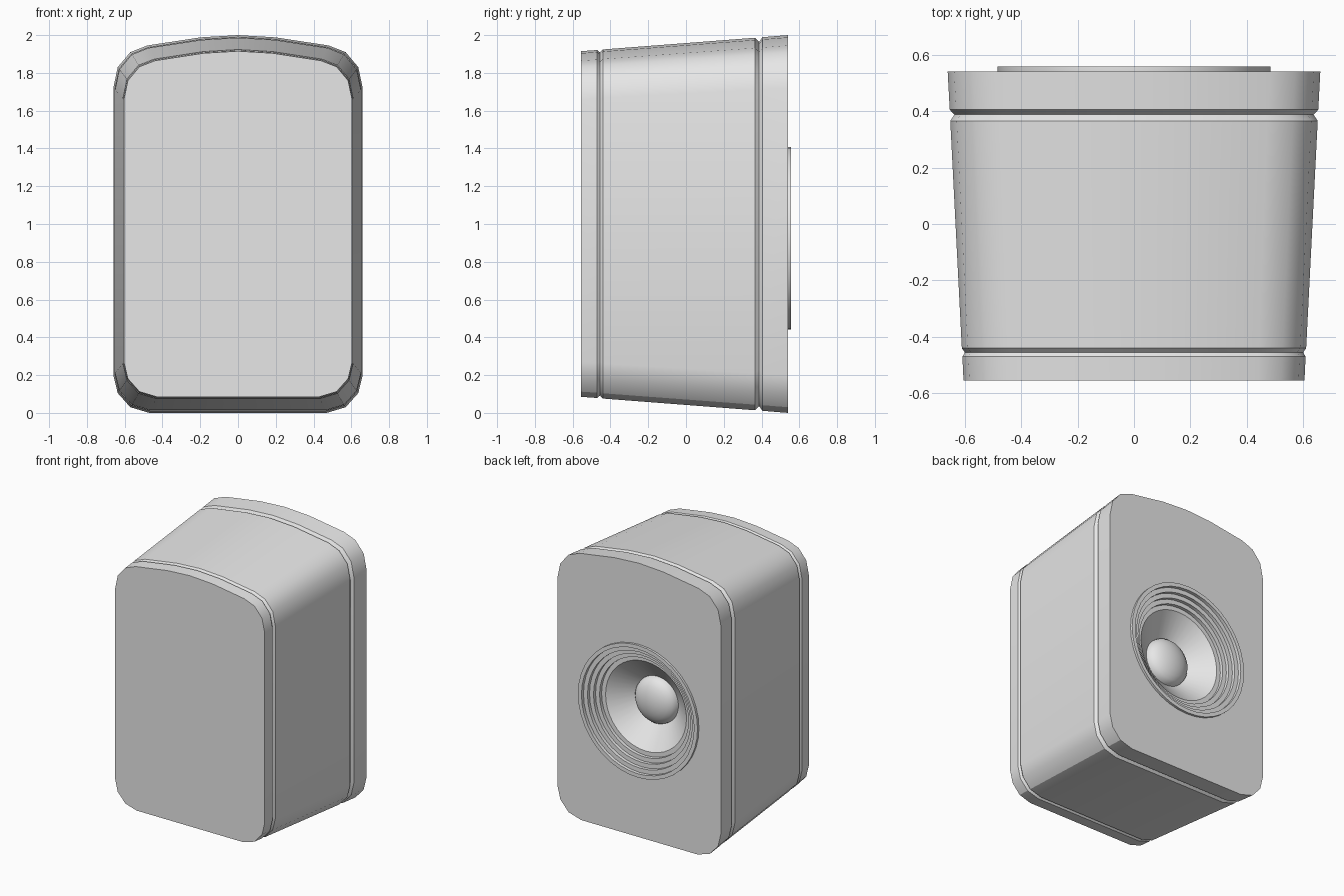
import bpy, bmesh, math

cube = bpy.data.objects.get("Cube")
if cube:
    bpy.data.objects.remove(cube, do_unlink=True)

grey = bpy.data.materials.new("light_grey")
grey.use_nodes = True
grey.diffuse_color = (0.8, 0.8, 0.8, 1)
grey.node_tree.nodes["Principled BSDF"].inputs["Base Color"].default_value = (0.8, 0.8, 0.8, 1)

SEGMENTS = 40
MID_Z = 1.0       # cabinet tapers about this height
CONE_Z = 0.925    # driver centre height


def bridge(bm, rings):
    for a, b in zip(rings, rings[1:]):
        n = len(a)
        for i in range(n):
            bm.faces.new((a[i], a[(i + 1) % n], b[(i + 1) % n], b[i]))


def circle(bm, radius, y):
    angles = [2 * math.pi * i / SEGMENTS for i in range(SEGMENTS)]
    return [bm.verts.new((radius * math.cos(a), y, CONE_Z + radius * math.sin(a))) for a in angles]


def finish(bm, name, angle=30, flip=False):
    bmesh.ops.recalc_face_normals(bm, faces=bm.faces)
    mesh = bpy.data.meshes.new(name)
    bm.to_mesh(mesh)
    bm.free()
    mesh.materials.append(grey)
    obj = bpy.data.objects.new(name, mesh)
    bpy.context.collection.objects.link(obj)
    bpy.ops.object.select_all(action="DESELECT")
    obj.select_set(True)
    bpy.context.view_layer.objects.active = obj
    bpy.ops.object.shade_smooth_by_angle(angle=math.radians(angle))
    return obj


# Cabinet: rounded outline with an arched top, lofted with two grooves
half = [(0.47, 0.0), (0.57, 0.03), (0.637, 0.105), (0.66, 0.2),
        (0.66, 1.72), (0.637, 1.83), (0.57, 1.91), (0.48, 1.945), (0.2, 1.988)]
outline = half + [(0, 2.0)] + [(-x, z) for x, z in reversed(half)]
stations = [(-0.555, 0.915), (-0.47, 0.921), (-0.455, 0.908), (-0.44, 0.924),
            (0.365, 0.986), (0.387, 0.964), (0.405, 0.989), (0.54, 1.0)]
bm = bmesh.new()
rings = [[bm.verts.new((x * s, y, MID_Z + (z - MID_Z) * s)) for x, z in outline]
         for y, s in stations]
bridge(bm, rings)
bm.faces.new(rings[0])

# Back panel with a round opening for the driver
hole = circle(bm, 0.47, 0.54)
edges = []
for loop in (rings[-1], hole):
    for i in range(len(loop)):
        a, b = loop[i], loop[(i + 1) % len(loop)]
        edges.append(bm.edges.get((a, b)) or bm.edges.new((a, b)))
bmesh.ops.triangle_fill(bm, edges=edges, use_beauty=True, normal=(0, 1, 0))
finish(bm, "cabinet")

# Driver: raised rim, stepped surround, cone and domed cap in one turned profile
profile = [(0.483, 0.53), (0.483, 0.557), (0.455, 0.557)]
radius, y = 0.455, 0.557
for step in range(4):
    y -= 0.024
    profile.append((radius, y))
    radius -= 0.032
    profile.append((radius, y))
profile.append((0.17, 0.33))
dome_height = 0.09
for i in range(1, 6):
    t = math.pi / 2 * i / 6
    profile.append((0.17 * math.cos(t), 0.33 + dome_height * math.sin(t)))
bm = bmesh.new()
rings = [circle(bm, r, depth) for r, depth in profile]
bridge(bm, rings)
tip = bm.verts.new((0, 0.33 + dome_height, CONE_Z))
last = rings[-1]
for i in range(SEGMENTS):
    bm.faces.new((last[i], last[(i + 1) % SEGMENTS], tip))

# Closed back of the basket keeps the driver solid
bridge(bm, [rings[0], circle(bm, 0.47, 0.43), circle(bm, 0.2, 0.3)])
bm.verts.ensure_lookup_table()
bm.faces.new(bm.verts[-SEGMENTS:])
finish(bm, "driver")
